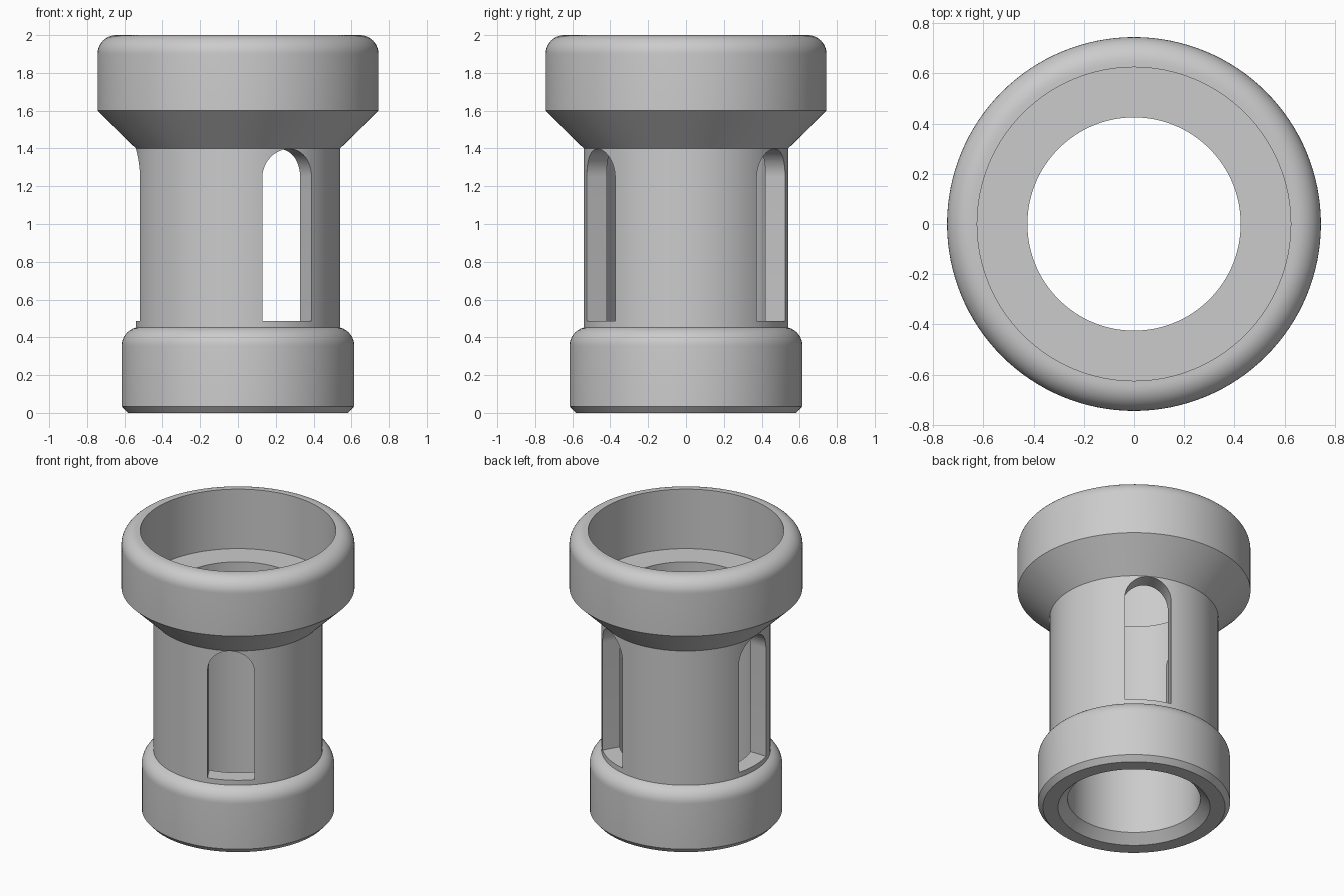
import bpy, bmesh
from math import sin, cos, pi, radians
from mathutils import Matrix, Vector

cube = bpy.data.objects.get("Cube")
if cube:
    bpy.data.objects.remove(cube, do_unlink=True)

SEGMENTS = 128

grey = bpy.data.materials.new("plain grey")
grey.use_nodes = True
colour = (0.6, 0.6, 0.6, 1)
grey.diffuse_color = colour
grey.node_tree.nodes["Principled BSDF"].inputs["Base Color"].default_value = colour


def add_object(name, bm):
    bmesh.ops.recalc_face_normals(bm, faces=bm.faces)
    mesh = bpy.data.meshes.new(name)
    bm.to_mesh(mesh)
    bm.free()
    mesh.materials.append(grey)
    obj = bpy.data.objects.new(name, mesh)
    bpy.context.collection.objects.link(obj)
    return obj


def arc(cx, cz, radius, start, end, steps):
    angles = [radians(start + (end - start) * i / steps) for i in range(steps + 1)]
    return [(cx + radius * cos(a), cz + radius * sin(a)) for a in angles]


def lathe(name, profile):
    """Turn a closed (radius, height) profile about the z axis."""
    bm = bmesh.new()
    verts = [bm.verts.new((r, 0, z)) for r, z in profile]
    edges = [bm.edges.new((v, verts[i - 1])) for i, v in enumerate(verts)]
    bmesh.ops.spin(bm, geom=verts + edges, cent=(0, 0, 0), axis=(0, 0, 1),
                   angle=2 * pi, steps=SEGMENTS, use_merge=True)
    bmesh.ops.remove_doubles(bm, verts=bm.verts, dist=1e-5)
    return add_object(name, bm)


def slot_cutter(name, angle):
    """Round-topped prism pointing outward from the axis."""
    outline = [(-0.15, 0.487), (0.15, 0.487)] + arc(0, 1.248, 0.15, 0, 180, 24)
    bm = bmesh.new()
    face = bm.faces.new([bm.verts.new((0.2, y, z)) for y, z in outline])
    new = bmesh.ops.extrude_face_region(bm, geom=[face])["geom"]
    moved = [g for g in new if isinstance(g, bmesh.types.BMVert)]
    bmesh.ops.translate(bm, vec=Vector((0.6, 0, 0)), verts=moved)
    bmesh.ops.rotate(bm, verts=bm.verts, matrix=Matrix.Rotation(radians(angle), 3, "Z"))
    cutter = add_object(name, bm)
    cutter.hide_render = True
    return cutter


# Hollow body: rounded base, slim column, flared collar with a deep seat
bore = [(0.425, 1.58), (0.425, 0.06), (0.487, 0)]
base = [(0.583, 0), (0.615, 0.035)] + arc(0.515, 0.355, 0.1, 0, 75, 8)
column = [(0.54, 0.452), (0.54, 1.4)]
collar = [(0.745, 1.6)] + arc(0.645, 1.9, 0.1, 0, 90, 10)
seat = [(0.625, 2), (0.625, 1.58)]
body = lathe("slotted_body", bore + base + column + collar + seat)

# Three arched slots through the column wall
bpy.context.view_layer.objects.active = body
body.select_set(True)
for angle in (-60, 60, 180):
    cutter = slot_cutter("slot_cutter", angle)
    cut = body.modifiers.new("slot", "BOOLEAN")
    cut.operation = "DIFFERENCE"
    cut.solver = "EXACT"
    cut.object = cutter
    bpy.ops.object.modifier_apply(modifier=cut.name)
    bpy.data.objects.remove(cutter, do_unlink=True)

bpy.ops.object.shade_smooth_by_angle(angle=radians(25))
